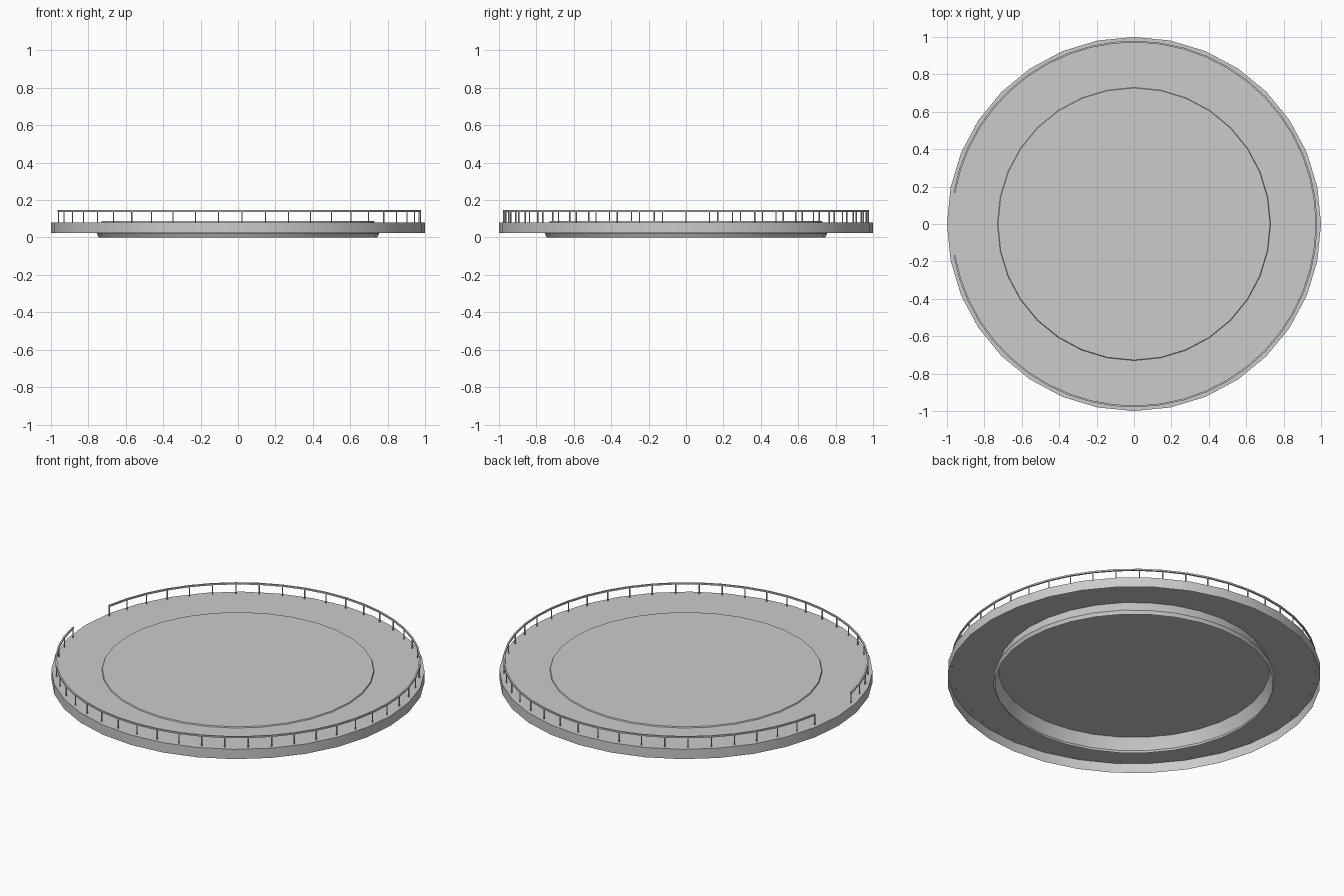
import bpy, bmesh, math

if "Cube" in bpy.data.objects:
    bpy.data.objects.remove(bpy.data.objects["Cube"])

SIDES = 32


def make_object(name, bm, smooth=False):
    bmesh.ops.recalc_face_normals(bm, faces=bm.faces)
    mesh = bpy.data.meshes.new(name)
    bm.to_mesh(mesh)
    bm.free()
    ob = bpy.data.objects.new(name, mesh)
    bpy.context.collection.objects.link(ob)
    if smooth:
        bpy.ops.object.select_all(action='DESELECT')
        ob.select_set(True)
        bpy.context.view_layer.objects.active = ob
        bpy.ops.object.shade_smooth_by_angle(angle=math.radians(25))
    return ob


def ring(bm, r, z):
    return [bm.verts.new((r * math.cos(2 * math.pi * i / SIDES),
                          r * math.sin(2 * math.pi * i / SIDES), z)) for i in range(SIDES)]


def lathe(name, profile, cap_first=False):
    bm = bmesh.new()
    rings = [ring(bm, r, z) for r, z in profile]
    for a, b in zip(rings, rings[1:]):
        for i in range(SIDES):
            j = (i + 1) % SIDES
            bm.faces.new((a[i], b[i], b[j], a[j]))
    if cap_first:
        bm.faces.new(rings[0])
    ob = make_object(name, bm, True)
    # keep top faces pointing up on these open shells
    up = max(ob.data.polygons, key=lambda p: abs(p.normal.z) * p.area)
    if up.normal.z < 0:
        ob.data.flip_normals()
    return ob


# Deck with its outer rim, hollow underneath
lathe("deck", [(0.73, 0.081), (1.0, 0.081), (1.0, 0.023)])

# Raised central plate with the open skirt foot below it
lathe("centre_plate", [(0.727, 0.087), (0.73, 0.081), (0.755, 0.02), (0.745, 0.0)], True)

# Railing, open on the -x side
POSTS, GAP, R = 47, math.radians(10), 0.975
angles = [-math.pi + GAP + (2 * math.pi - 2 * GAP) * i / (POSTS - 1) for i in range(POSTS)]

# Handrail swept along the post angles
bm = bmesh.new()
h = 0.0045
section = [(R - h, 0.137), (R + h, 0.137), (R + h, 0.146), (R - h, 0.146)]
loops = [[bm.verts.new((r * math.cos(a), r * math.sin(a), z)) for r, z in section] for a in angles]
for p, q in zip(loops, loops[1:]):
    for i in range(4):
        j = (i + 1) % 4
        bm.faces.new((p[i], p[j], q[j], q[i]))
bm.faces.new(loops[0])
bm.faces.new(loops[-1])
make_object("handrail", bm)

# Posts, just piercing the deck
bm = bmesh.new()
z0, z1 = 0.076, 0.14
for a in angles:
    new = bmesh.ops.create_cone(bm, cap_ends=True, segments=6, radius1=0.0035,
                                radius2=0.0035, depth=z1 - z0)["verts"]
    bmesh.ops.translate(bm, verts=new, vec=(R * math.cos(a), R * math.sin(a), (z0 + z1) / 2))
make_object("railing_posts", bm)
